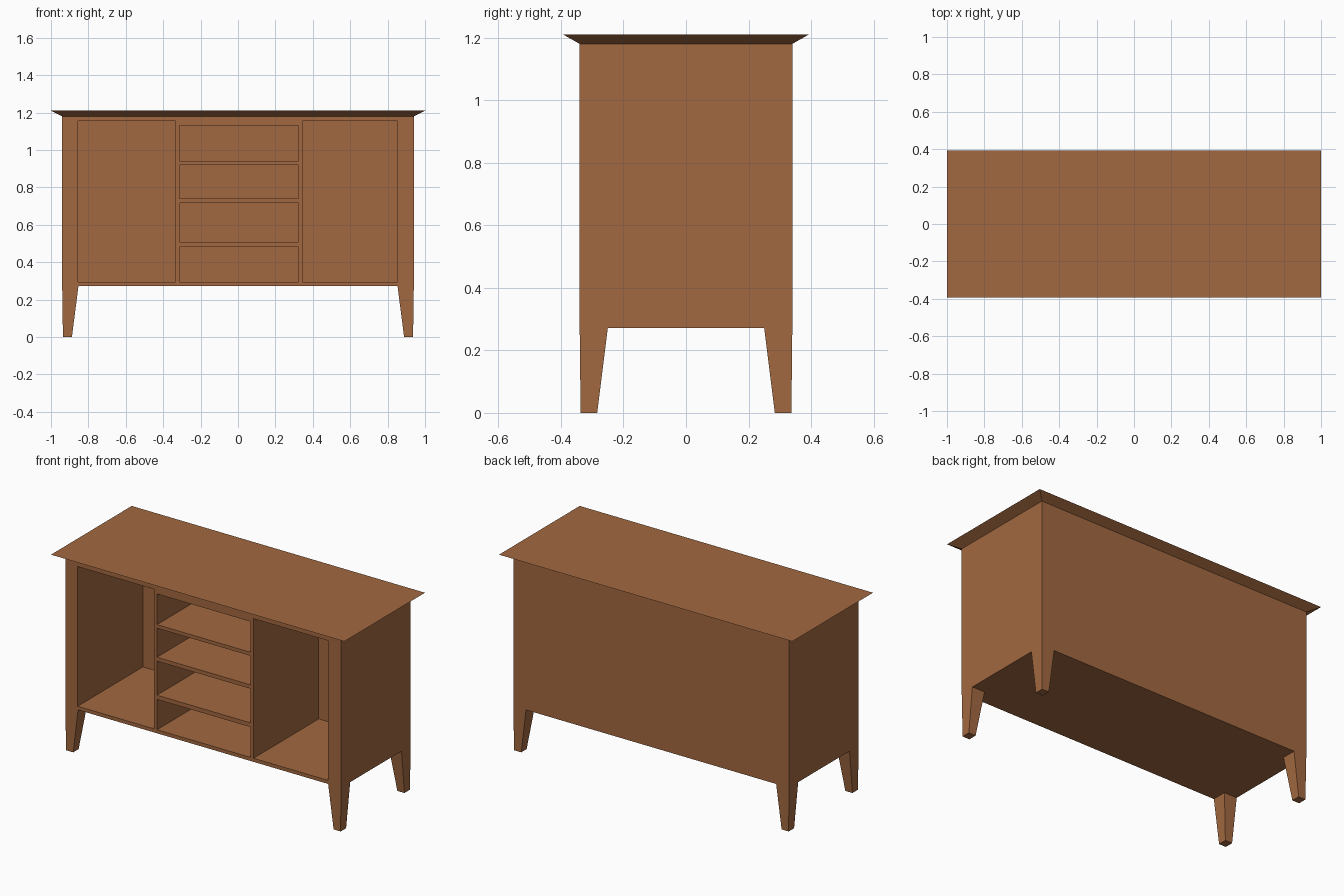
import bpy, bmesh

if "Cube" in bpy.data.objects:
    bpy.data.objects.remove(bpy.data.objects["Cube"])

wood = bpy.data.materials.new("warm brown wood")
wood.diffuse_color = (0.36, 0.14, 0.052, 1)
wood.use_nodes = True
wood.node_tree.nodes["Principled BSDF"].inputs["Base Color"].default_value = wood.diffuse_color


def add_prism(bm, low, high):
    """Six-sided block between two rectangles (x0, x1, y0, y1, z)."""
    rings = []
    for x0, x1, y0, y1, z in (low, high):
        rings.append([bm.verts.new((x, y, z)) for x, y in
                      ((x0, y0), (x1, y0), (x1, y1), (x0, y1))])
    a, b = rings
    bm.faces.new(a[::-1])
    bm.faces.new(b)
    for i in range(4):
        j = (i + 1) % 4
        bm.faces.new((a[i], a[j], b[j], b[i]))


def make(name, prisms):
    bm = bmesh.new()
    for low, high in prisms:
        add_prism(bm, low, high)
    bmesh.ops.recalc_face_normals(bm, faces=bm.faces)
    me = bpy.data.meshes.new(name)
    bm.to_mesh(me)
    bm.free()
    me.materials.append(wood)
    ob = bpy.data.objects.new(name, me)
    bpy.context.collection.objects.link(ob)
    return ob


W, D = 0.94, 0.34          # half width and depth of the cabinet
Z0, Z1, Z2 = 0.272, 1.18, 1.21

# Cabinet body
cabinet = make("cabinet", [((-W, W, -D, D, Z0), (-W, W, -D, D, Z1))])

# Openings: two tall compartments and four drawer slots
openings = [(-0.855, -0.334, 0.294, 1.155), (0.344, 0.853, 0.294, 1.155)]
for z0, z1 in ((0.294, 0.481), (0.507, 0.717), (0.741, 0.92), (0.942, 1.131)):
    openings.append((-0.314, 0.323, z0, z1))
BACK = 0.295
cutter = make("opening_cutter", [((x0, x1, -0.5, BACK, z0), (x0, x1, -0.5, BACK, z1))
                                 for x0, x1, z0, z1 in openings])
cut = cabinet.modifiers.new("openings", "BOOLEAN")
cut.operation = "DIFFERENCE"
cut.solver = "EXACT"
cut.object = cutter

# Apply the cut and remove the cutter
bpy.context.view_layer.update()
dg = bpy.context.evaluated_depsgraph_get()
hollow = bpy.data.meshes.new_from_object(cabinet.evaluated_get(dg))
cabinet.modifiers.clear()
cabinet.data = hollow
bpy.data.objects.remove(cutter)

# Bevelled top, flaring out to a thin edge
make("top", [((-W, W, -D, D, Z1), (-1, 1, -0.393, 0.393, Z2))])

# Tapered corner legs
for sx, side in ((-1, "left"), (1, "right")):
    for sy, end in ((-1, "front"), (1, "back")):
        foot = (sx * 0.936, sx * 0.888, sy * 0.337, sy * 0.284, 0)
        head = (sx * W, sx * 0.853, sy * D, sy * 0.25, Z0)
        make(f"{end}_{side}_leg", [(foot, head)])
